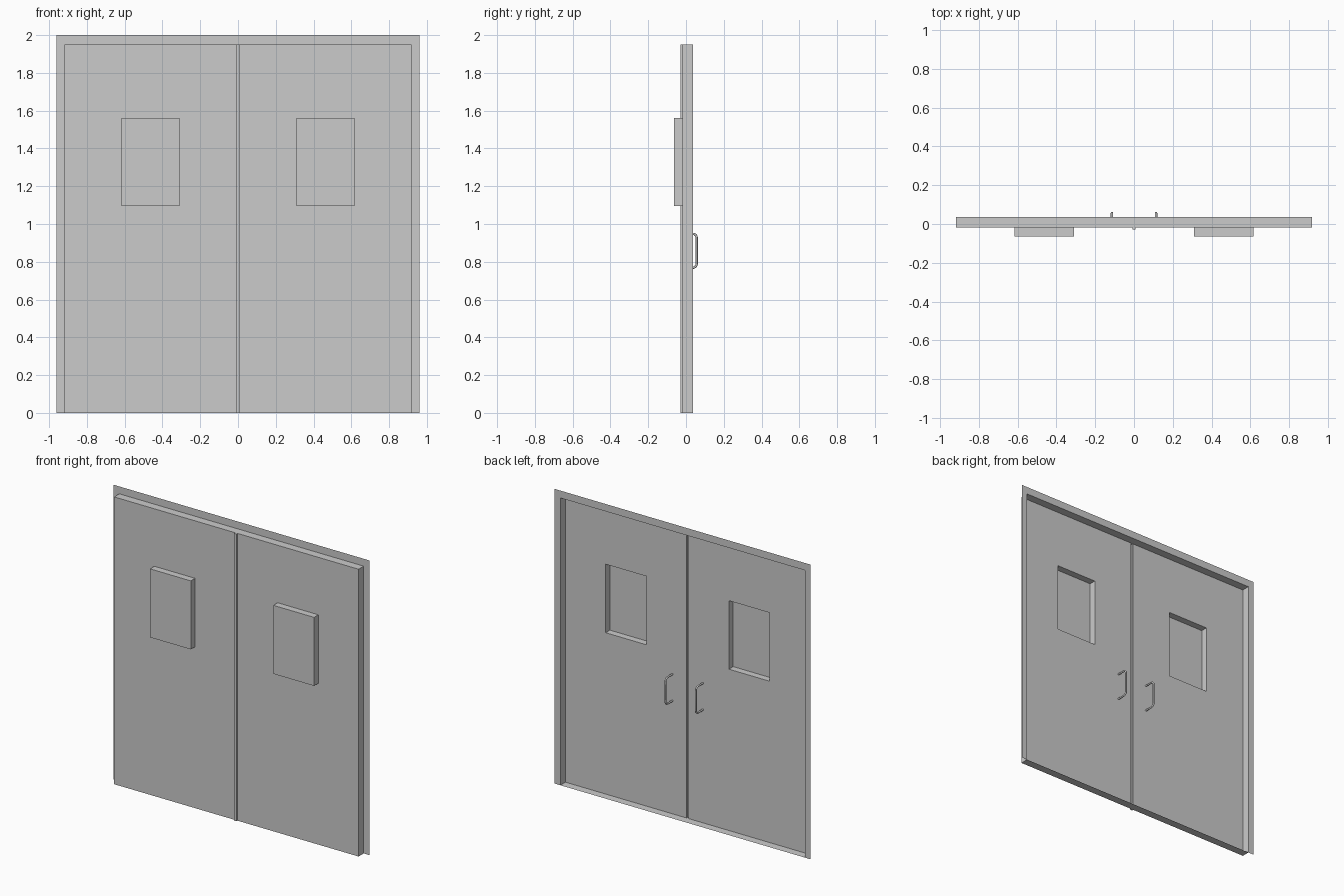
import bpy, bmesh, math

if "Cube" in bpy.data.objects:
    bpy.data.objects.remove(bpy.data.objects["Cube"])

# Depth planes (y): the model is one pressed sheet, recessed from the back
Y_FLANGE, Y_DOOR, Y_SEAM, Y_GLASS = 0.037, -0.018, -0.029, -0.064
TOP = 1.95


def loft(name, rects, cap=False):
    """Bridge successive rectangles (x0, x1, z0, z1, y); optionally cap the last."""
    bm = bmesh.new()
    loops = [[bm.verts.new((x, y, z)) for x, z in
              ((x0, z0), (x0, z1), (x1, z1), (x1, z0))]
             for x0, x1, z0, z1, y in rects]
    for a, b in zip(loops, loops[1:]):
        for i in range(4):
            j = (i + 1) % 4
            f = bm.faces.new((a[i], a[j], b[j], b[i]))
            if f.calc_area() < 1e-8:      # frame has no flange along the floor
                bm.faces.remove(f)
    if cap:
        bm.faces.new(loops[-1])
    mesh = bpy.data.meshes.new(name)
    bm.to_mesh(mesh)
    bm.free()
    obj = bpy.data.objects.new(name, mesh)
    bpy.context.collection.objects.link(obj)
    return obj


def handle(name, x, z0=0.768, z1=0.948, y1=0.057, bend=0.022, r=0.006):
    """Bent-rod pull handle rising from the door face."""
    pts = [(Y_DOOR, z0)]
    for zc, start in ((z0 + bend, -90), (z1 - bend, 0)):
        for k in range(6):
            a = math.radians(start + 18 * k)
            pts.append((y1 - bend + bend * math.cos(a), zc + bend * math.sin(a)))
    pts.append((Y_DOOR, z1))
    cu = bpy.data.curves.new(name, 'CURVE')
    cu.dimensions = '3D'
    cu.bevel_depth = r
    cu.bevel_resolution = 2
    cu.use_fill_caps = True
    sp = cu.splines.new('POLY')
    sp.points.add(len(pts) - 1)
    for p, (y, z) in zip(sp.points, pts):
        p.co = (x, y, z, 1)
    sp.use_smooth = True
    bpy.context.collection.objects.link(bpy.data.objects.new(name, cu))


# Frame: thin flange plus jambs, lintel and sill
loft("door_frame", [(-0.961, 0.961, 0, 2, Y_FLANGE),
                    (-0.918, 0.918, 0, TOP, Y_FLANGE),
                    (-0.918, 0.918, 0, TOP, Y_DOOR)])

# Narrow groove between the two leaves
loft("centre_seam", [(-0.008, 0.008, 0, TOP, Y_DOOR),
                     (-0.008, 0.008, 0, TOP, Y_SEAM)], cap=True)

# Leaves with recessed windows and pull handles
for side, s in (("left", -1), ("right", 1)):
    def span(a, b):
        return tuple(sorted((s * a, s * b)))
    win = span(0.31, 0.616) + (1.095, 1.56)
    loft(side + "_door_leaf", [span(0.008, 0.918) + (0, TOP, Y_DOOR), win + (Y_DOOR,)])
    loft(side + "_window", [win + (Y_DOOR,), win + (Y_GLASS,)], cap=True)
    handle(side + "_handle", s * 0.114)
